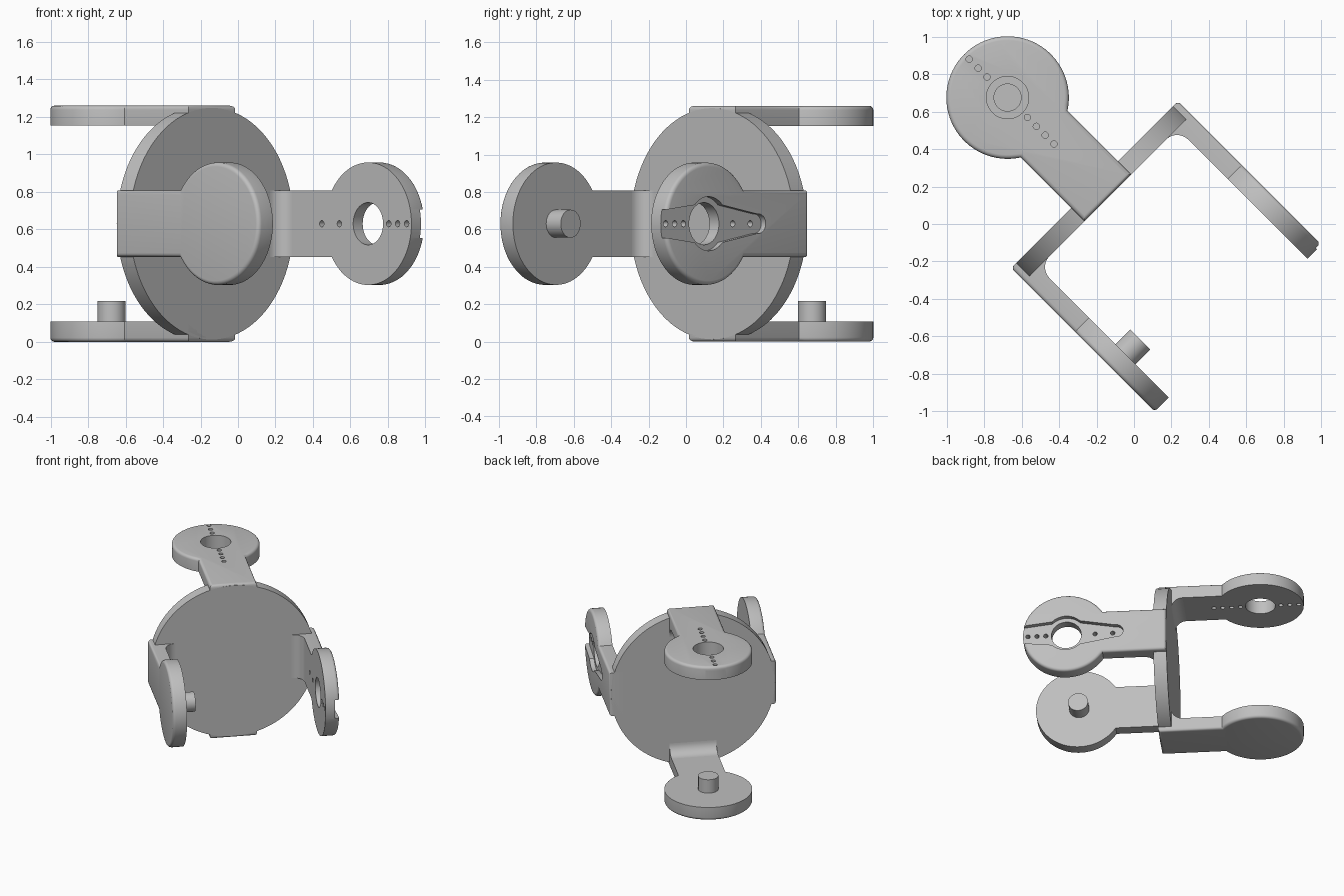
import bpy, bmesh
from math import sin, cos, pi, asin, radians, sqrt
from mathutils import Matrix, Vector

if "Cube" in bpy.data.objects:
    bpy.data.objects.remove(bpy.data.objects["Cube"])

grey = bpy.data.materials.new("light_grey")
grey.use_nodes = True
COLOUR = (0.52, 0.52, 0.52, 1)
grey.diffuse_color = COLOUR
grey.node_tree.nodes["Principled BSDF"].inputs["Base Color"].default_value = COLOUR

# Main sizes
HALF = 0.63              # centre to the outer face of every arm
THICK = 0.107            # arm thickness
PLATE_R = 0.618
BACK, FRONT = -0.297, -0.198   # plate faces along its axis
REACH = 0.756            # arm root to pivot
EYE_R, NECK = 0.327, 0.177
ROUND = 0.022

U = Vector((1, 1, 0)).normalized()    # across the plate
V = Vector((1, -1, 0)).normalized()   # plate axis
UP = Vector((0, 0, 1))
CENTRE = Vector((0, 0, HALF))


def arc(cx, cy, r, a0, a1, n):
    return [(cx + r * cos(a0 + (a1 - a0) * i / n), cy + r * sin(a0 + (a1 - a0) * i / n))
            for i in range(n + 1)]


def circle(cx, cy, r, n):
    return arc(cx, cy, r, 0, 2 * pi, n)[:-1]


def prism(name, outlines, z0, z1, frame, round_top=0):
    """Extrude closed outlines between two heights in the given frame."""
    bm = bmesh.new()
    for pts in outlines:
        face = bm.faces.new([bm.verts.new((x, y, z0)) for x, y in pts])
        new = bmesh.ops.extrude_face_region(bm, geom=[face])["geom"]
        top = [v for v in new if isinstance(v, bmesh.types.BMVert)]
        bmesh.ops.translate(bm, verts=top, vec=(0, 0, z1 - z0))
    bmesh.ops.recalc_face_normals(bm, faces=bm.faces)
    if round_top:
        rim = [e for e in bm.edges if all(abs(v.co.z - z1) < 1e-5 for v in e.verts)]
        bmesh.ops.bevel(bm, geom=rim, offset=round_top, segments=4,
                        profile=0.5, affect='EDGES')
    bm.transform(frame)
    bmesh.ops.recalc_face_normals(bm, faces=bm.faces)
    mesh = bpy.data.meshes.new(name)
    bm.to_mesh(mesh)
    bm.free()
    mesh.materials.append(grey)
    ob = bpy.data.objects.new(name, mesh)
    bpy.context.collection.objects.link(ob)
    return ob


def activate(ob):
    bpy.ops.object.select_all(action='DESELECT')
    ob.select_set(True)
    bpy.context.view_layer.objects.active = ob


def cut(ob, cutter):
    mod = ob.modifiers.new("cut", 'BOOLEAN')
    mod.operation, mod.solver, mod.object = 'DIFFERENCE', 'EXACT', cutter
    activate(ob)
    bpy.ops.object.modifier_apply(modifier=mod.name)
    bpy.data.objects.remove(cutter)


def make_frame(x, z, origin):
    y = z.cross(x)
    m = Matrix((x, y, z)).transposed().to_4x4()
    m.translation = origin
    return m


parts = []

# Round plate shared by the two brackets
parts.append(prism("round_plate", [circle(0, 0, PLATE_R, 96)], BACK, FRONT,
                   make_frame(U, V, CENTRE)))

# Keyhole outline of an arm, root at x = 0
sweep = pi - asin(NECK / EYE_R)
keyhole = [(0, -NECK)] + arc(REACH, 0, EYE_R, -sweep, sweep, 64) + [(0, NECK)]

# Horn recess: hub with a rounded inner finger and an open outer finger
hub = sqrt(0.105 ** 2 + 0.1 ** 2)
a = asin(0.1 / hub)
half_slot = ([(0.45, 0.06)] + arc(0, 0, hub, a, pi - a, 14)
             + arc(-0.38, 0, 0.052, pi * 0.45, pi, 8))
slot = [(x + REACH, y) for x, y in
        half_slot + [(x, -y) for x, y in reversed(half_slot[:-1])]]
screw_spots = [0.29, 0.222, 0.155, -0.15, -0.217, -0.284, -0.35]


def horn_socket(arm, frame):
    cut(arm, prism("slot_cutter", [slot], -0.035, 0.1, frame))
    cut(arm, prism("hole_cutter", [circle(REACH, 0, 0.113, 48)], -0.3, 0.1, frame))
    cut(arm, prism("screw_cutter", [circle(REACH + s, 0, 0.017, 16) for s in screw_spots],
                   -0.3, 0.1, frame))


def build_arm(name, along, out, root, has_horn):
    frame = make_frame(along, out, CENTRE + out * HALF + V * root)
    arm = prism(name + "_arm", [keyhole], -THICK, 0, frame, ROUND)
    if has_horn:
        horn_socket(arm, frame)
    else:
        parts.append(prism(name + "_pivot_pin", [circle(REACH, 0, 0.075, 40)],
                           -THICK - 0.11, -THICK + 0.02, frame))
    parts.append(arm)
    # Concave fillet in the inner corner between arm and plate
    r, wall = 0.085, FRONT - BACK
    profile = ([(wall - 0.02, -THICK + 0.02), (wall - 0.02, -THICK - r)]
               + arc(wall + r, -THICK - r, r, pi, pi / 2, 10)
               + [(wall + r, -THICK + 0.02)])
    side = along.cross(out)
    fillet_frame = make_frame(along, -side, frame.translation)
    # Keep the profile's second axis pointing outward
    if fillet_frame.col[1].to_3d().dot(out) < 0:
        fillet_frame = make_frame(along, side, frame.translation)
    parts.append(prism(name + "_corner_fillet", [profile], -NECK, NECK, fillet_frame))


build_arm("left_horn", V, U, BACK, True)
build_arm("right_pin", V, -U, BACK, False)
build_arm("top_horn", -V, UP, FRONT, True)
build_arm("bottom_pin", -V, -UP, FRONT, False)

for ob in parts:
    activate(ob)
    bpy.ops.object.shade_smooth_by_angle(angle=radians(35))
